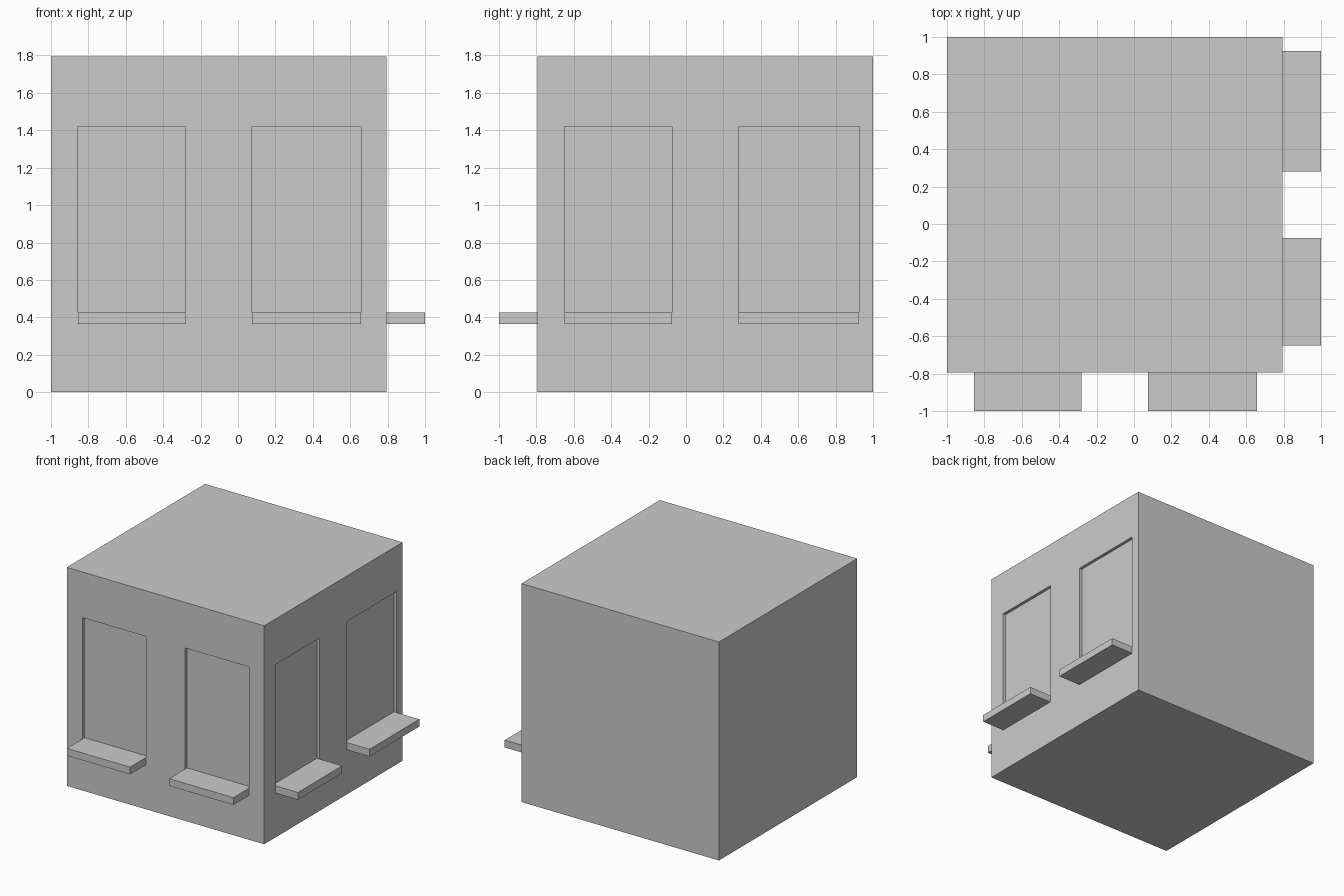
import bpy

if "Cube" in bpy.data.objects:
    bpy.data.objects.remove(bpy.data.objects["Cube"])

WALL = 0.795           # outer wall plane on the front (-y) and right (+x)
DEPTH = 0.025          # window recess depth
SILL_Z, SILL_TOP, HEAD = 0.365, 0.425, 1.42


def box(name, lo, hi):
    """Axis-aligned box between two corners."""
    v = [(x, y, z) for x in (lo[0], hi[0]) for y in (lo[1], hi[1]) for z in (lo[2], hi[2])]
    f = [(0, 1, 3, 2), (4, 6, 7, 5), (0, 4, 5, 1), (2, 3, 7, 6), (0, 2, 6, 4), (1, 5, 7, 3)]
    mesh = bpy.data.meshes.new(name)
    mesh.from_pydata(v, [], f)
    obj = bpy.data.objects.new(name, mesh)
    bpy.context.collection.objects.link(obj)
    return obj


def wall_box(name, side, a, b, inner, outer, z0, z1):
    """Box spanning a..b along a wall and inner..outer away from the centre."""
    if side == "front":
        return box(name, (a, -outer, z0), (b, -inner, z1))
    return box(name, (inner, a, z0), (outer, b, z1))


# Main block
building = box("building", (-1, -WALL, 0), (WALL, 1, 1.795))

# Window recesses with projecting sills
windows = [
    ("front", -0.855, -0.28), ("front", 0.075, 0.658),
    ("right", -0.65, -0.075), ("right", 0.28, 0.925),
]
cutters = []
for i, (side, a, b) in enumerate(windows, 1):
    back = WALL - DEPTH
    cut = wall_box(f"window_cutter_{i}", side, a, b, back, WALL + 0.1, SILL_Z, HEAD)
    cut.hide_render = True
    cutters.append(cut)
    wall_box(f"window_sill_{side}_{i}", side, a, b, back, 1.0, SILL_Z, SILL_TOP)
    mod = building.modifiers.new(f"window_{i}", 'BOOLEAN')
    mod.operation = 'DIFFERENCE'
    mod.solver = 'EXACT'
    mod.object = cut

# Bake the recesses and drop the cutters
bpy.context.view_layer.objects.active = building
building.select_set(True)
for mod in list(building.modifiers):
    bpy.ops.object.modifier_apply(modifier=mod.name)
for cut in cutters:
    bpy.data.objects.remove(cut)
